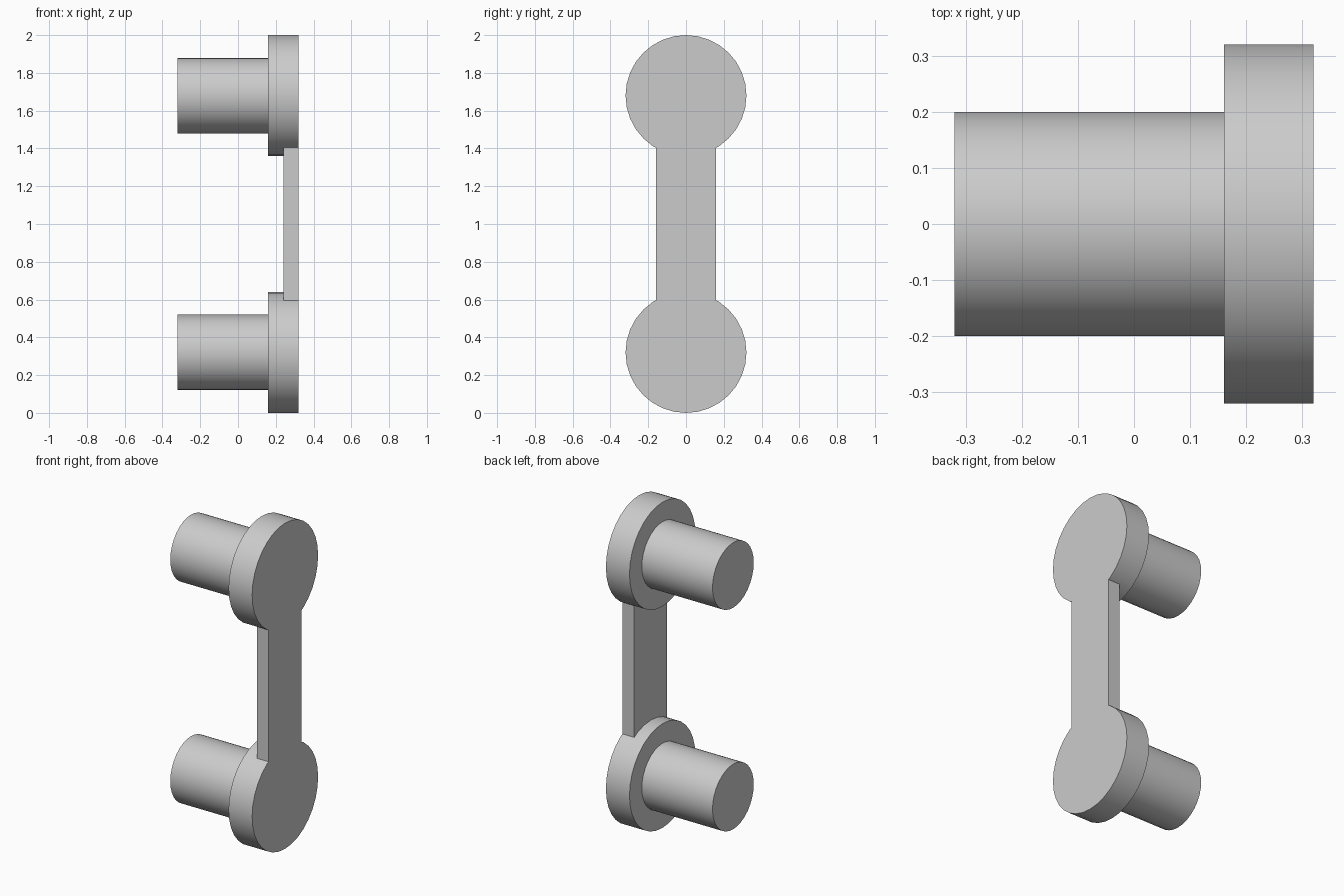
import bpy
import math

cube = bpy.data.objects.get("Cube")
if cube:
    bpy.data.objects.remove(cube, do_unlink=True)

grey = bpy.data.materials.new("plain_grey")
grey.use_nodes = True
colour = (0.6, 0.6, 0.6, 1)
grey.diffuse_color = colour
grey.node_tree.nodes["Principled BSDF"].inputs["Base Color"].default_value = colour


def finish(obj, name):
    obj.name = name
    obj.data.materials.clear()
    obj.data.materials.append(grey)
    return obj


def select_only(obj):
    bpy.ops.object.select_all(action="DESELECT")
    obj.select_set(True)
    bpy.context.view_layer.objects.active = obj


def cylinder_x(name, radius, x0, x1, z):
    """Cylinder lying along x, with a vertex line at its top."""
    bpy.ops.mesh.primitive_cylinder_add(
        vertices=32, radius=radius, depth=x1 - x0,
        location=((x0 + x1) / 2, 0, z), rotation=(0, math.pi / 2, 0))
    return finish(bpy.context.object, name)


LOW, HIGH = 0.32, 1.68

# Connecting bar, flush with the outer faces of the discs
bpy.ops.mesh.primitive_cube_add(size=1, location=(0.28, 0, 1))
plate = finish(bpy.context.object, "link_plate")
plate.scale = (0.08, 0.32, HIGH - LOW)
bpy.ops.object.transform_apply(location=True, rotation=False, scale=True)

# End discs, merged into the bar
for z in (LOW, HIGH):
    disc = cylinder_x("end_disc", 0.32, 0.16, 0.32, z)
    select_only(plate)
    union = plate.modifiers.new("join_disc", "BOOLEAN")
    union.operation = "UNION"
    union.solver = "EXACT"
    union.object = disc
    bpy.ops.object.modifier_apply(modifier=union.name)
    bpy.data.objects.remove(disc, do_unlink=True)

# Pins pointing to the right side
pins = [cylinder_x(name, 0.2, -0.32, 0.16, z)
        for name, z in (("lower_pin", LOW), ("upper_pin", HIGH))]

for obj in [plate] + pins:
    select_only(obj)
    bpy.ops.object.shade_smooth_by_angle(angle=math.radians(30))
